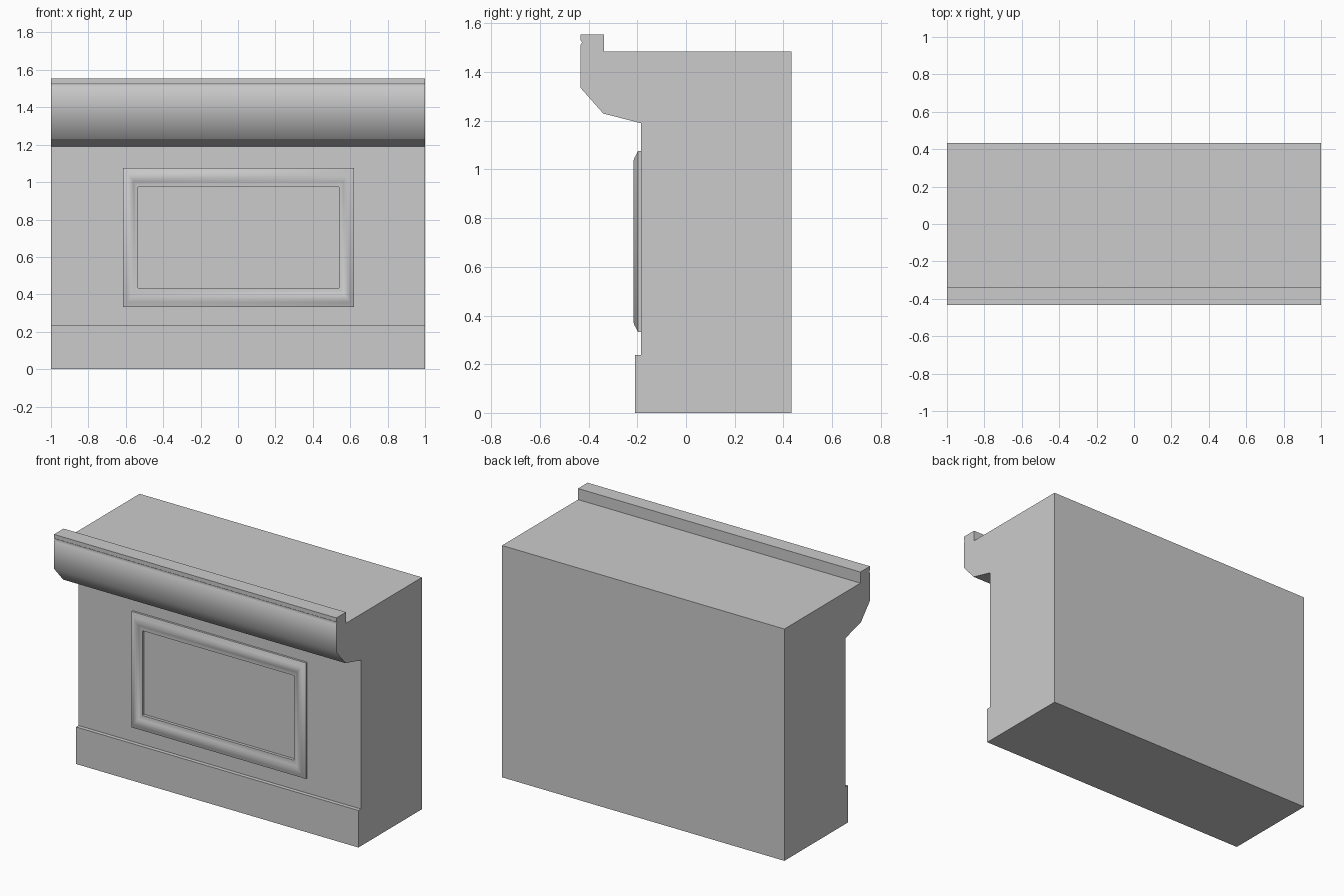
import bpy, bmesh

if "Cube" in bpy.data.objects:
    bpy.data.objects.remove(bpy.data.objects["Cube"])


def finish(name, bm, angle_soft):
    """Write a bmesh to a new object; angle_soft(edge) says which edges stay soft."""
    bmesh.ops.recalc_face_normals(bm, faces=bm.faces)
    for f in bm.faces:
        f.smooth = True
    for e in bm.edges:
        e.smooth = angle_soft(e)
    mesh = bpy.data.meshes.new(name)
    bm.to_mesh(mesh)
    bm.free()
    obj = bpy.data.objects.new(name, mesh)
    bpy.context.collection.objects.link(obj)
    return obj


# Counter body: one side profile (y, z) with plinth, cornice and raised lip, run along x
profile = [
    (0.433, 0), (-0.21, 0), (-0.21, 0.237), (-0.185, 0.237),      # plinth
    (-0.185, 1.19), (-0.34, 1.23), (-0.433, 1.335),               # cornice underside
    (-0.433, 1.512), (-0.426, 1.522), (-0.433, 1.53),             # cornice face and groove
    (-0.433, 1.555), (-0.336, 1.555), (-0.336, 1.484), (0.433, 1.484),  # lip and top
]
bm = bmesh.new()
end = bm.faces.new([bm.verts.new((-1, y, z)) for y, z in profile])
run = bmesh.ops.extrude_face_region(bm, geom=[end])
bmesh.ops.translate(bm, vec=(2, 0, 0),
                    verts=[v for v in run["geom"] if isinstance(v, bmesh.types.BMVert)])


def soft_cornice(e):
    a, b = e.verts
    return abs(a.co.x - b.co.x) > 1 and a.co.y < -0.42 and 1.3 < a.co.z < 1.525


finish("counter_body", bm, soft_cornice)

# Panel moulding: rectangular rings stepping from the outer edge (t=0) to the inner edge (t=1)
section = [(0, -0.18), (0, -0.198), (0.12, -0.203), (0.25, -0.211), (0.4, -0.216),
           (0.58, -0.215), (0.72, -0.207), (0.85, -0.204), (1, -0.204), (1, -0.18)]
cx, cz = 0.003, 0.704
bm = bmesh.new()
rings = []
for t, y in section:
    hx, hz = 0.617 - 0.079 * t, 0.371 - 0.10 * t
    rings.append([bm.verts.new((cx + sx * hx, y, cz + sz * hz))
                  for sx, sz in ((-1, -1), (1, -1), (1, 1), (-1, 1))])
for a, b in zip(rings, rings[1:] + rings[:1]):
    for i in range(4):
        j = (i + 1) % 4
        bm.faces.new((a[i], a[j], b[j], b[i]))


def soft_moulding(e):
    return e.calc_face_angle(0) < 0.7


finish("panel_moulding", bm, soft_moulding)
